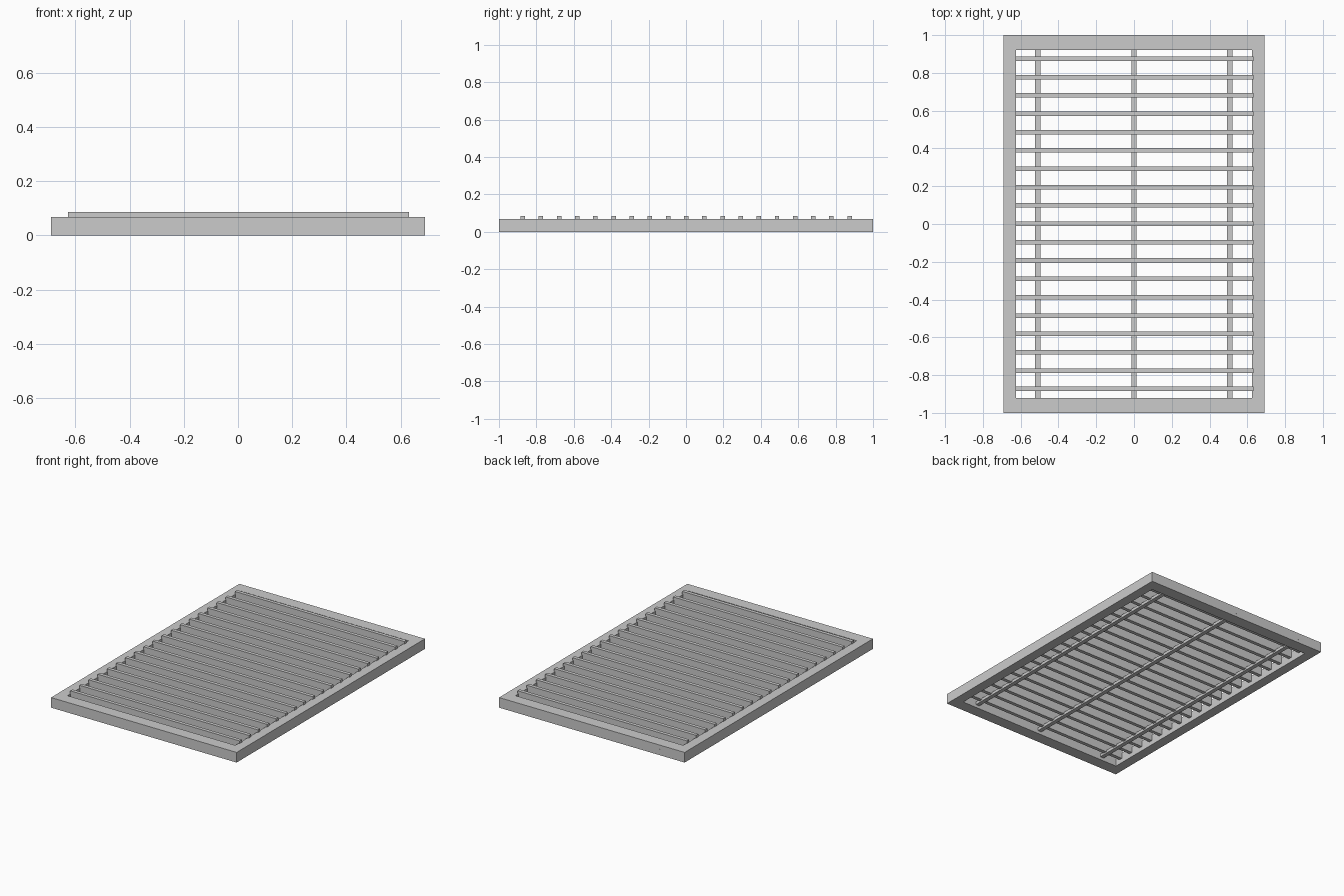
import bpy

if "Cube" in bpy.data.objects:
    bpy.data.objects.remove(bpy.data.objects["Cube"])


def box(name, x0, x1, y0, y1, z0, z1):
    bpy.ops.mesh.primitive_cube_add(size=1, location=((x0 + x1) / 2, (y0 + y1) / 2, (z0 + z1) / 2))
    ob = bpy.context.object
    ob.name = name
    ob.scale = (x1 - x0, y1 - y0, z1 - z0)
    bpy.ops.object.transform_apply(location=False, rotation=False, scale=True)
    return ob


# Outer frame: long side rails with end rails fitted between them
W, IN_X, IN_Y, H = 0.69, 0.624, 0.92, 0.068
box("left_rail", -W, -IN_X, -1, 1, 0, H)
box("right_rail", IN_X, W, -1, 1, 0, H)
box("front_rail", -IN_X, IN_X, -1, -IN_Y, 0, H)
box("back_rail", -IN_X, IN_X, IN_Y, 1, 0, H)

# Cross slats standing slightly proud of the frame
COUNT = 19
for i in range(COUNT):
    y = -0.873 + i * (0.875 + 0.873) / (COUNT - 1)
    box(f"slat_{i + 1}", -0.628, 0.632, y - 0.012, y + 0.012, 0.03, 0.086)

# Long support bars running under the slats, ending in the frame
for i, x in enumerate((-0.51, 0, 0.507)):
    box(f"support_bar_{i + 1}", x - 0.014, x + 0.014, -0.96, 1.0005, 0.02, 0.04)
